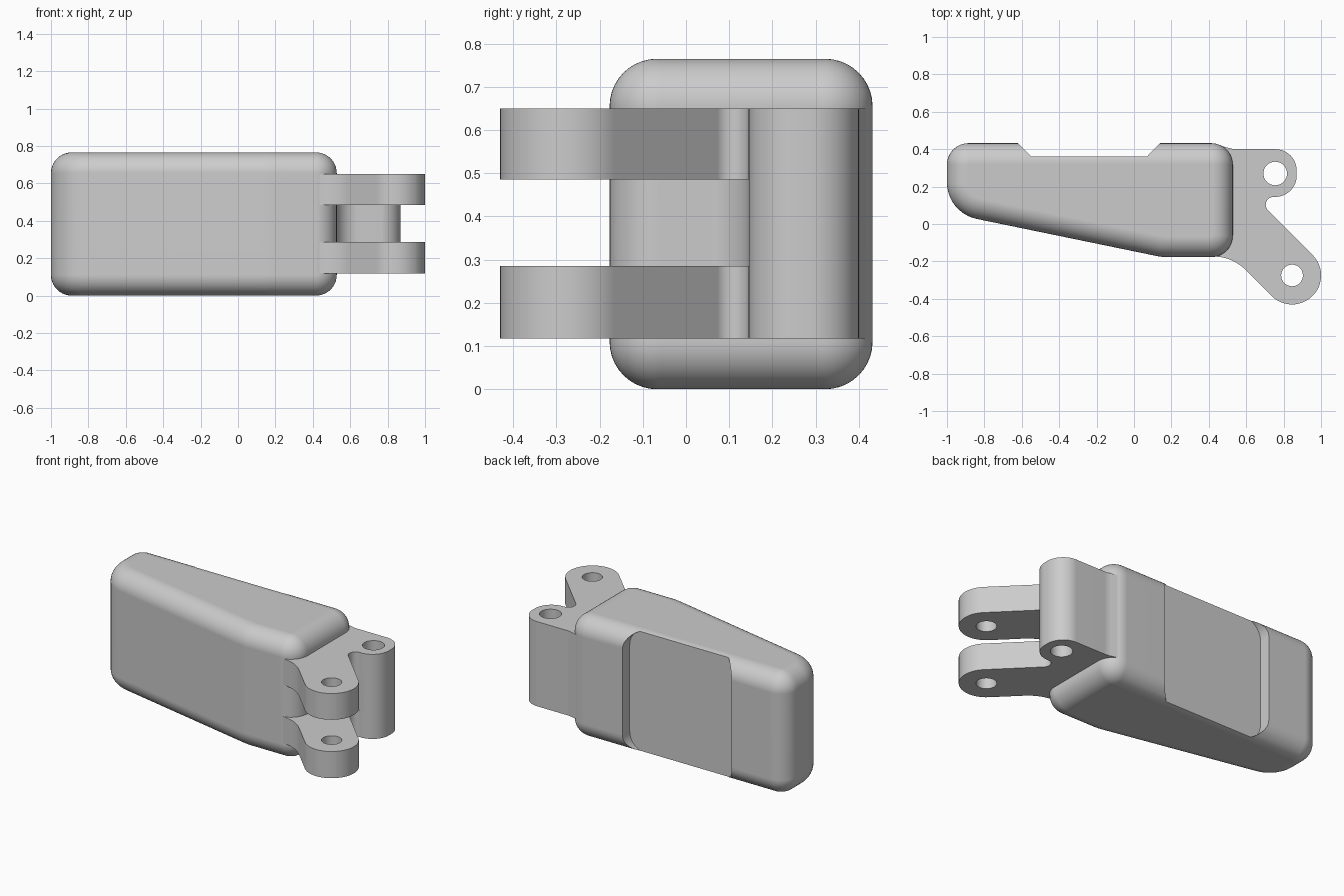
import bpy, bmesh, math
from mathutils import Vector, Matrix

cube = bpy.data.objects.get("Cube")
if cube:
    bpy.data.objects.remove(cube, do_unlink=True)

grey = bpy.data.materials.new("plain grey")
grey.use_nodes = True
grey.diffuse_color = (0.6, 0.6, 0.6, 1)
grey.node_tree.nodes["Principled BSDF"].inputs["Base Color"].default_value = grey.diffuse_color


def rounded(corners, inset=0.0, steps=12):
    """Counter-clockwise outline with a fillet (x, y, radius) at each corner; inset shrinks convex fillets."""
    out = []
    for i, (x, y, r) in enumerate(corners):
        p = Vector((x, y))
        if r == 0:
            out.append(p)
            continue
        u = (Vector(corners[i - 1][:2]) - p).normalized()
        v = (Vector(corners[(i + 1) % len(corners)][:2]) - p).normalized()
        half = u.angle(v) / 2
        centre = p + (u + v).normalized() * (r / math.sin(half))
        start = p + u * (r / math.tan(half)) - centre
        end = p + v * (r / math.tan(half)) - centre
        turn = math.atan2(start.x * end.y - start.y * end.x, start.dot(end))
        for k in range(steps + 1):
            out.append(centre + Matrix.Rotation(turn * k / steps, 2) @ start * ((r - inset) / r))
    return out


def loft(name, levels):
    """Join equal outlines stacked at given heights and cap both ends."""
    bm = bmesh.new()
    rings = [[bm.verts.new((p.x, p.y, z)) for p in outline] for z, outline in levels]
    for low, high in zip(rings, rings[1:]):
        for i in range(len(low)):
            bm.faces.new((low[i - 1], low[i], high[i], high[i - 1]))
    bm.faces.new(rings[0][::-1])
    bm.faces.new(rings[-1])
    mesh = bpy.data.meshes.new(name)
    bm.to_mesh(mesh)
    bm.free()
    mesh.materials.append(grey)
    ob = bpy.data.objects.new(name, mesh)
    bpy.context.collection.objects.link(ob)
    return ob


def prism(name, corners, z0, z1):
    outline = rounded(corners)
    return loft(name, [(z0, outline), (z1, outline)])


def activate(ob):
    bpy.ops.object.select_all(action='DESELECT')
    ob.select_set(True)
    bpy.context.view_layer.objects.active = ob


def cut(ob, cutter):
    cutter.hide_render = True
    activate(ob)
    mod = ob.modifiers.new("cut", 'BOOLEAN')
    mod.operation = 'DIFFERENCE'
    mod.solver = 'EXACT'
    mod.object = cutter
    bpy.ops.object.modifier_apply(modifier=mod.name)
    bpy.data.objects.remove(cutter, do_unlink=True)


def finish(ob):
    activate(ob)
    bpy.ops.object.shade_smooth_by_angle(angle=math.radians(25))
    mod = ob.modifiers.new("even shading", 'WEIGHTED_NORMAL')
    mod.keep_sharp = True


# Pillow-edged tapered body
HEIGHT, EDGE = 0.765, 0.11
body_outline = [(-1, 0.06, 0.2), (0.15, -0.177, 0.3), (0.528, -0.177, 0.115),
                (0.528, 0.432, 0.115), (-1, 0.432, 0.115)]
levels = []
for k in range(11):
    a = math.pi / 2 * k / 10
    levels.append((EDGE * (1 - math.cos(a)), rounded(body_outline, EDGE * (1 - math.sin(a)))))
levels += [(HEIGHT - z, ring) for z, ring in reversed(levels)]
body = loft("body", levels)

# Round-cornered, straight-walled recess in the back
recess = prism("recess_cutter", [(-0.62, 0, EDGE), (0.14, 0, EDGE), (0.14, HEIGHT, EDGE),
                                 (-0.62, HEIGHT, EDGE)], -0.5, -0.36)
recess.data.transform(Matrix.Rotation(math.pi / 2, 4, 'X'))
cut(body, recess)
finish(body)

# Hinge bracket with a rear lug and an angled front arm
LOW, HIGH = 0.117, 0.65
bracket = prism("hinge_bracket", [
    (0.3, -0.174, 0), (0.525, -0.174, 0.24),
    (0.845, -0.494, 0.154), (1.064, -0.275, 0.154),
    (0.645, 0.145, 0.042), (0.87, 0.145, 0.114), (0.87, 0.4, 0.114),
    (0.53, 0.4, 0.15), (0.44, 0.425, 0), (0.3, 0.4, 0)], LOW, HIGH)

# Slot that splits the front arm in two
cut(bracket, prism("slot_cutter", [
    (0.35, -0.6, 0), (1.2, -0.6, 0), (1.2, 0.146, 0),
    (0.522, 0.146, 0.12), (0.522, -0.05, 0), (0.35, -0.05, 0)], 0.285, 0.485))

# Pin holes
for x, y, r in ((0.755, 0.27, 0.063), (0.845, -0.275, 0.058)):
    bpy.ops.mesh.primitive_cylinder_add(vertices=48, radius=r, depth=2, location=(x, y, 0.4))
    pin = bpy.context.object
    pin.data.materials.append(grey)
    cut(bracket, pin)
finish(bracket)
